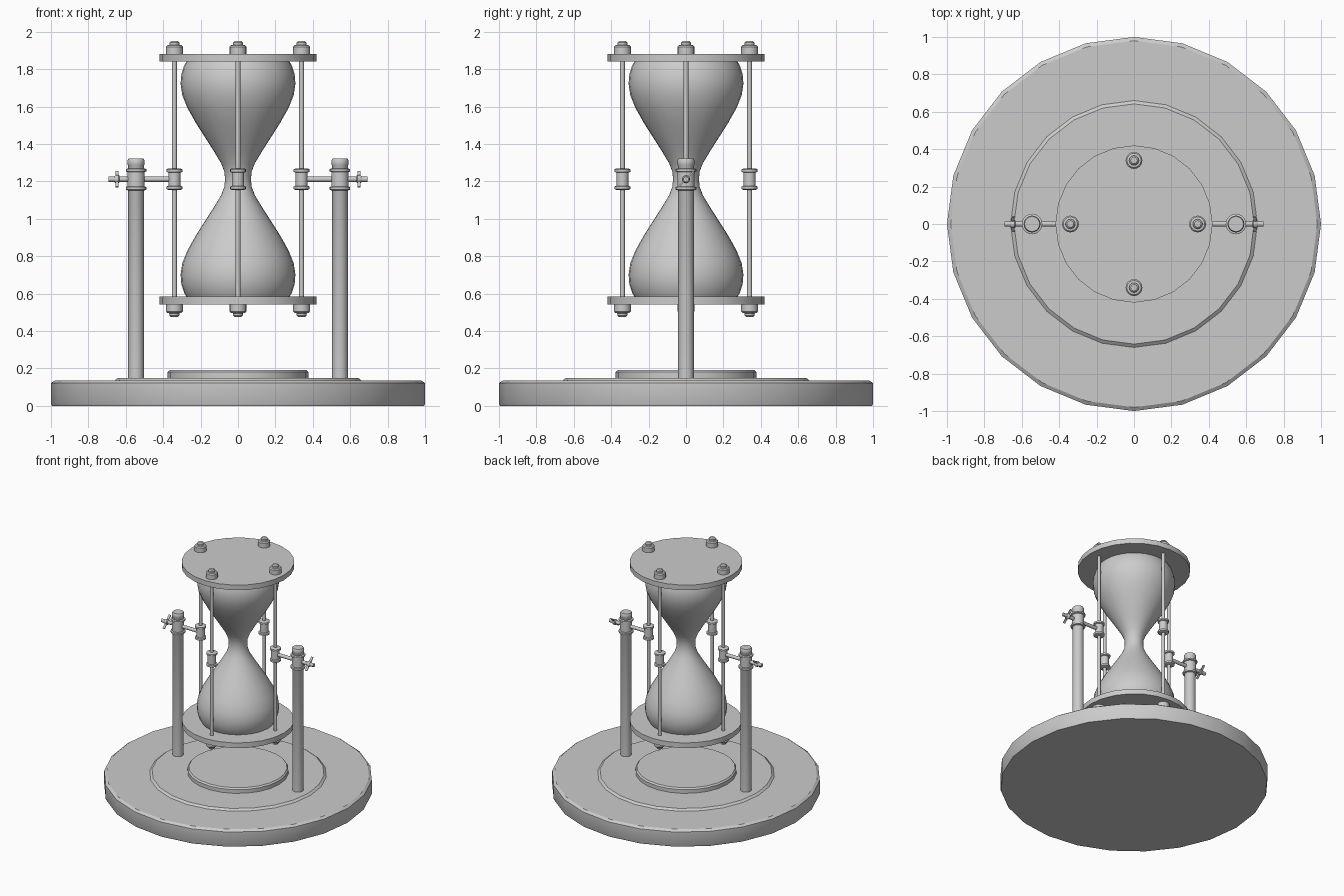
import bpy, bmesh, math
from mathutils import Matrix

if "Cube" in bpy.data.objects:
    bpy.data.objects.remove(bpy.data.objects["Cube"])


def finish(name, bm, matrix):
    bmesh.ops.transform(bm, matrix=matrix, verts=bm.verts)
    bmesh.ops.recalc_face_normals(bm, faces=bm.faces)
    mesh = bpy.data.meshes.new(name)
    bm.to_mesh(mesh)
    bm.free()
    ob = bpy.data.objects.new(name, mesh)
    bpy.context.collection.objects.link(ob)
    bpy.ops.object.select_all(action='DESELECT')
    bpy.context.view_layer.objects.active = ob
    ob.select_set(True)
    bpy.ops.object.shade_smooth_by_angle(angle=math.radians(35))
    return ob


def lathe(name, profile, sides=24, matrix=Matrix()):
    """Revolve (radius, height) points around z and cap both ends."""
    bm = bmesh.new()
    rings = []
    for r, z in profile:
        rings.append([bm.verts.new((r * math.cos(2 * math.pi * i / sides),
                                    r * math.sin(2 * math.pi * i / sides), z))
                      for i in range(sides)])
    for a, b in zip(rings, rings[1:]):
        for i in range(sides):
            j = (i + 1) % sides
            bm.faces.new((a[i], a[j], b[j], b[i]))
    bm.faces.new(rings[0][::-1])
    bm.faces.new(rings[-1])
    return finish(name, bm, matrix)


def at(x, y, z=0):
    return Matrix.Translation((x, y, z))


MID = 1.212   # height of the pivot and the glass neck

# Stepped round base
lathe("base", [(0.995, 0), (1.0, 0.01), (1.0, 0.122), (0.98, 0.136), (0.66, 0.136),
               (0.642, 0.15), (0.376, 0.15), (0.376, 0.18), (0.366, 0.192)])

# Top and bottom plates
lathe("bottom_plate", [(0.42, 0.543), (0.42, 0.585)])
lathe("top_plate", [(0.42, 1.84), (0.42, 1.882)])

# Glass: half profile mirrored about the neck
half = [(0.069, 0), (0.073, 0.04), (0.09, 0.085), (0.129, 0.15), (0.174, 0.22),
        (0.225, 0.3), (0.27, 0.38), (0.298, 0.45), (0.307, 0.51), (0.303, 0.56),
        (0.289, 0.605), (0.274, 0.632)]
lathe("glass", [(r, MID - d) for r, d in reversed(half[1:])] +
      [(r, MID + d) for r, d in half], 32)

# Frame rods with spools and end nuts
spool = [(0.034, -0.057), (0.042, -0.053), (0.042, -0.039), (0.032, -0.035),
         (0.032, 0.035), (0.042, 0.039), (0.042, 0.053), (0.034, 0.057)]
nut = [(0.045, 0), (0.045, 0.04), (0.038, 0.048), (0.026, 0.05), (0.026, 0.062),
       (0.018, 0.07)]
flip = Matrix.Rotation(math.pi, 4, 'X')
for x, y in ((0.34, 0), (-0.34, 0), (0, 0.34), (0, -0.34)):
    lathe("frame_rod", [(0.013, 0.58), (0.013, 1.845)], 12, at(x, y))
    lathe("rod_spool", spool, 16, at(x, y, MID))
    lathe("top_nut", nut, 16, at(x, y, 1.88))
    lathe("bottom_nut", nut, 16, at(x, y, 0.545) @ flip)

# Support posts with collars, pivot pins and wing nuts
collar = [(0.044, -0.06), (0.055, -0.056), (0.055, -0.042), (0.046, -0.038),
          (0.046, 0.038), (0.055, 0.042), (0.055, 0.054), (0.044, 0.058)]
for s in (-1, 1):
    lathe("support_post", [(0.042, 0.14), (0.042, 1.285), (0.045, 1.29),
                           (0.045, 1.313), (0.04, 1.322)], 20, at(s * 0.545, 0))
    lathe("post_collar", collar, 20, at(s * 0.545, 0, MID))
    along = at(0, 0, MID) @ Matrix.Rotation(s * math.pi / 2, 4, 'Y')
    lathe("pivot_pin", [(0.014, 0.34), (0.014, 0.692)], 12, along)
    lathe("wing_nut_hub", [(0.017, 0.633), (0.022, 0.638), (0.022, 0.653),
                           (0.017, 0.66)], 12, along)
    bm = bmesh.new()
    bmesh.ops.create_cube(bm, size=1)
    finish("wing_nut_blade", bm, at(s * 0.647, 0, MID)
           @ Matrix.Rotation(math.radians(45), 4, 'X')
           @ Matrix.Diagonal((0.018, 0.116, 0.007, 1)))
